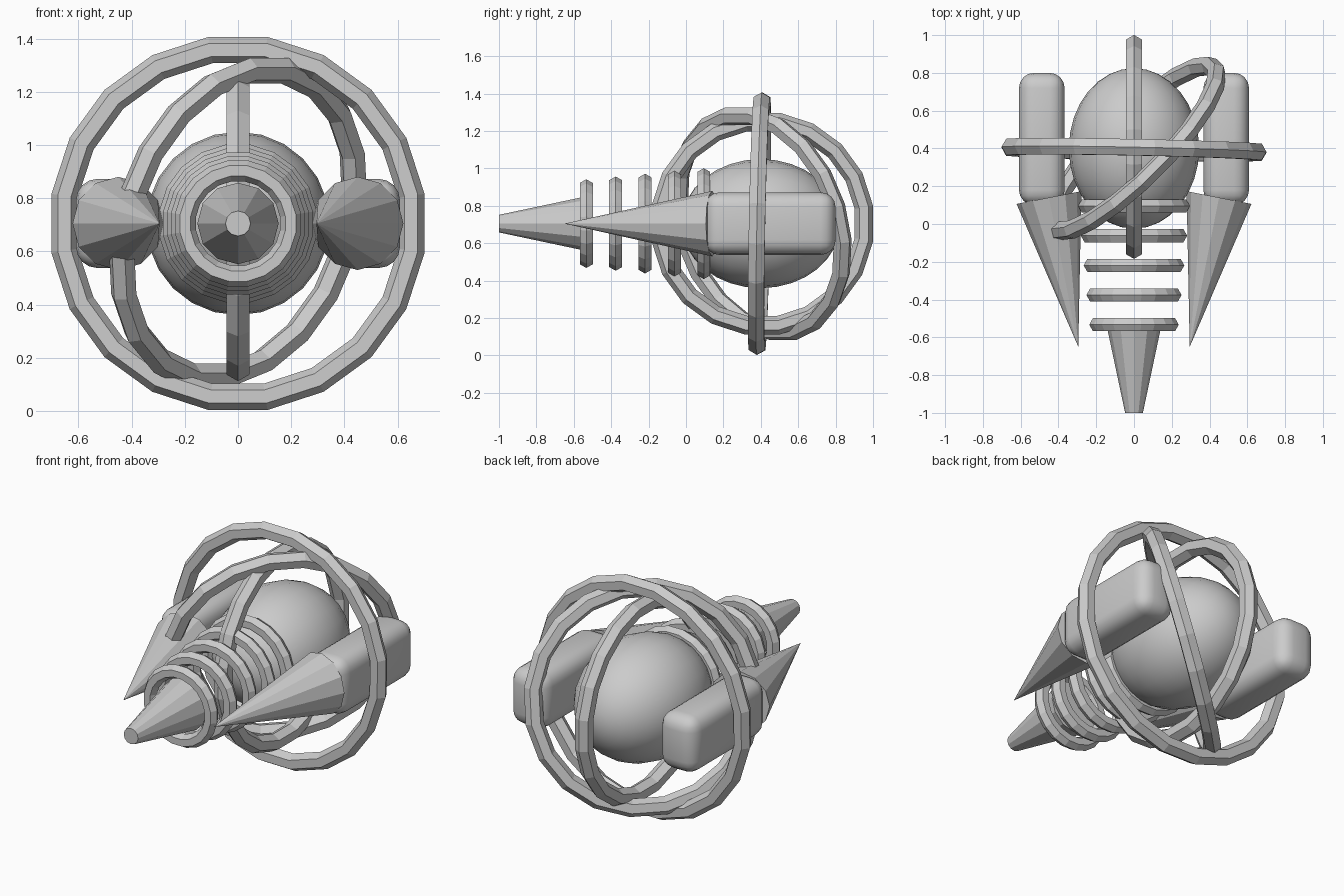
import bpy, bmesh, math
from mathutils import Matrix, Vector

if "Cube" in bpy.data.objects:
    bpy.data.objects.remove(bpy.data.objects["Cube"])

CZ = 0.705   # height of the main axis


def finish(name, bm, smooth=False):
    bmesh.ops.recalc_face_normals(bm, faces=bm.faces)
    me = bpy.data.meshes.new(name)
    bm.to_mesh(me)
    bm.free()
    for p in me.polygons:
        p.use_smooth = smooth
    ob = bpy.data.objects.new(name, me)
    bpy.context.collection.objects.link(ob)
    return ob


def ring(name, centre, u, v, major, minor, n=20, m=6):
    """Hexagonal-section hoop lying in the plane spanned by u and v."""
    u = Vector(u).normalized()
    v = Vector(v)
    v = (v - u * v.dot(u)).normalized()
    w = u.cross(v)
    c = Vector(centre)
    bm = bmesh.new()
    loops = []
    for i in range(n):
        a = 2 * math.pi * (i + 0.5) / n
        d = u * math.cos(a) + v * math.sin(a)
        loops.append([bm.verts.new(c + d * (major + minor * math.cos(b)) + w * minor * math.sin(b))
                      for b in (2 * math.pi * j / m for j in range(m))])
    for i in range(n):
        p, q = loops[i], loops[(i + 1) % n]
        for j in range(m):
            k = (j + 1) % m
            bm.faces.new((p[j], q[j], q[k], p[k]))
    return finish(name, bm)


def cone(name, base, tip, r1, r2, n=12):
    base, tip = Vector(base), Vector(tip)
    d = tip - base
    mat = Matrix.Translation((base + tip) / 2) @ d.to_track_quat('Z', 'Y').to_matrix().to_4x4()
    bm = bmesh.new()
    bmesh.ops.create_cone(bm, cap_ends=True, segments=n, radius1=r1, radius2=r2,
                          depth=d.length, matrix=mat)
    return finish(name, bm)


# smooth egg-shaped core, stretched along y
bm = bmesh.new()
bmesh.ops.create_uvsphere(bm, u_segments=24, v_segments=16, radius=1)
bm.transform(Matrix.Translation((0, 0.4, CZ)) @ Matrix.Diagonal((0.345, 0.425, 0.345, 1))
             @ Matrix.Rotation(math.pi / 2, 4, 'X'))
finish("core", bm, True)

# three large hoops around the core
ring("outer_hoop", (0, 0.393, CZ), (1, -0.02, 0), (0, 0.02, 1), 0.66, 0.05)
t = math.radians(15)
s = math.sin(t) / math.sqrt(2)
ring("tilted_hoop", (0, 0.4, CZ), (1, 1, 0), (s, -s, math.cos(t)), 0.602, 0.05)
ring("inner_hoop", (0, 0.408, CZ), (0, 1, 0), (0, 0, 1), 0.55, 0.05)

# row of small rings growing towards the core
for i in range(5):
    ring("nose_ring_%d" % (i + 1), (0, -0.533 + 0.157 * i, CZ), (1, 0, 0), (0, 0, 1),
         0.20 + 0.015 * i, 0.04)

# blunt front nozzle
cone("nozzle", (0, -0.5, CZ), (0, -1.0, CZ), 0.153, 0.047)

# side pods with inward-leaning spikes
for side, label in ((-1, "left"), (1, "right")):
    bm = bmesh.new()
    bmesh.ops.create_cube(bm, size=1, matrix=Matrix.Translation((side * 0.488, 0.45, CZ))
                          @ Matrix.Diagonal((0.242, 0.70, 0.335, 1)))
    bmesh.ops.bevel(bm, geom=bm.edges[:], offset=0.08, segments=4, profile=0.5, affect='EDGES')
    finish(label + "_pod", bm, True)
    cone(label + "_spike", (side * 0.45, 0.14, CZ), (side * 0.295, -0.65, CZ), 0.175, 0)
